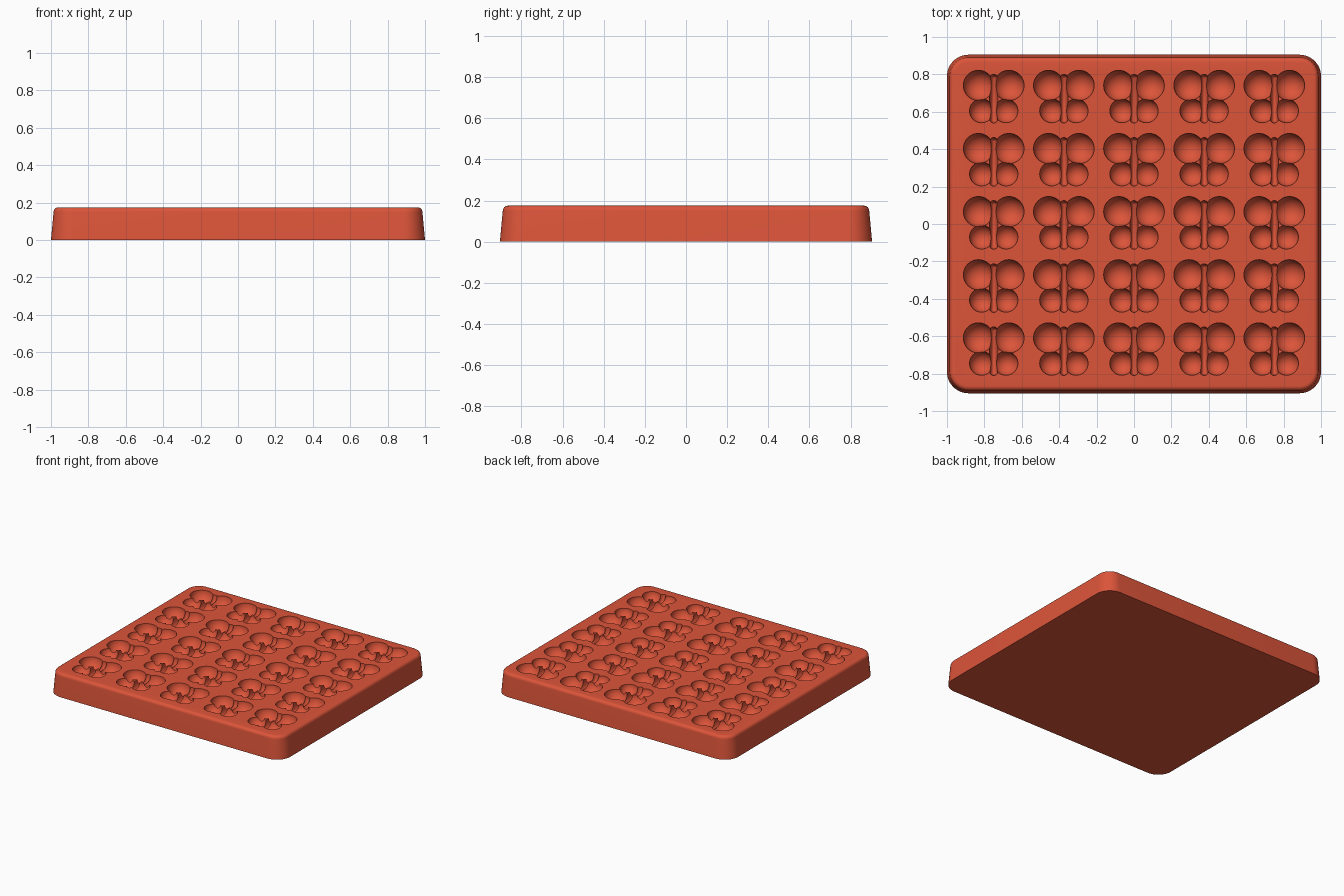
import bpy, bmesh
from math import pi, sin, cos
from mathutils import Matrix

cube = bpy.data.objects.get("Cube")
if cube:
    bpy.data.objects.remove(cube, do_unlink=True)

HEIGHT = 0.175
COLUMNS = [0.375 * i for i in range(-2, 3)]
ROWS = [0.3375 * j for j in range(-2, 3)]

terracotta = bpy.data.materials.new("terracotta red")
terracotta.use_nodes = True
colour = (0.72, 0.09, 0.042, 1)
terracotta.diffuse_color = colour
terracotta.node_tree.nodes["Principled BSDF"].inputs["Base Color"].default_value = colour


def add_object(name, bm):
    bmesh.ops.recalc_face_normals(bm, faces=bm.faces[:])
    mesh = bpy.data.meshes.new(name)
    bm.to_mesh(mesh)
    bm.free()
    mesh.materials.append(terracotta)
    obj = bpy.data.objects.new(name, mesh)
    bpy.context.collection.objects.link(obj)
    return obj


def rounded_outline(inset, steps=12):
    """Rounded rectangle, shrunk evenly by inset."""
    radius = 0.115 - inset
    points = []
    for k, (sx, sy) in enumerate([(1, 1), (-1, 1), (-1, -1), (1, -1)]):
        for s in range(steps + 1):
            a = (k + s / steps) * pi / 2
            points.append((sx * 0.885 + radius * cos(a), sy * 0.79 + radius * sin(a)))
    return points


# Tray block: tapered sides and a rounded top rim
FILLET = 0.025
sections = [(0, 0)]
for s in range(7):
    a = s / 6 * pi / 2
    sections.append((0.014 + FILLET * (1 - cos(a)), HEIGHT - FILLET * (1 - sin(a))))
bm = bmesh.new()
rings = [[bm.verts.new((x, y, z)) for x, y in rounded_outline(inset)]
         for inset, z in sections]
for low, high in zip(rings, rings[1:]):
    for i in range(len(low)):
        j = (i + 1) % len(low)
        bm.faces.new((low[i], low[j], high[j], high[i]))
bm.faces.new(rings[0])
bm.faces.new(rings[-1])
tray = add_object("butterfly_mould_tray", bm)


def wing_cutter(name, offset_x, offset_y, radius):
    """A mirrored pair of spheres for every cavity."""
    bm = bmesh.new()
    for x in COLUMNS:
        for y in ROWS:
            for side in (-1, 1):
                place = Matrix.Translation((x + side * offset_x, y + offset_y, HEIGHT))
                bmesh.ops.create_uvsphere(bm, u_segments=40, v_segments=21,
                                          radius=radius, matrix=place)
    return add_object(name, bm)


def body_cutter(name, half_length, width, depth):
    """A deep, round-ended groove for every cavity."""
    bm = bmesh.new()
    for x in COLUMNS:
        for y in ROWS:
            place = (Matrix.Translation((x, y - 0.005, HEIGHT))
                     @ Matrix.Diagonal((width, 1, depth, 1))
                     @ Matrix.Rotation(pi / 2, 4, "X"))
            made = bmesh.ops.create_uvsphere(bm, u_segments=24, v_segments=13,
                                             radius=1, matrix=place)
            # Stretch the sphere into a capsule along y
            for v in made["verts"]:
                t = v.co.y - y + 0.005
                end = half_length - width
                v.co.y = y - 0.005 + t * width + (end if t > 0 else -end)
    return add_object(name, bm)


# Butterfly cavities: upper wings, lower wings, then the body groove
cutters = [
    wing_cutter("upper_wing_cutter", 0.0815, 0.066, 0.0845 - 0.0035),
    wing_cutter("lower_wing_cutter", 0.0655, -0.07, 0.064),
    body_cutter("body_cutter", 0.13, 0.022, 0.055),
]
bpy.ops.object.select_all(action="DESELECT")
bpy.context.view_layer.objects.active = tray
tray.select_set(True)
for cutter in cutters:
    cut = tray.modifiers.new(cutter.name, "BOOLEAN")
    cut.operation = "DIFFERENCE"
    cut.solver = "EXACT"
    cut.object = cutter
    bpy.ops.object.modifier_apply(modifier=cut.name)
    bpy.data.objects.remove(cutter, do_unlink=True)

bpy.ops.object.shade_smooth_by_angle(angle=0.6)
